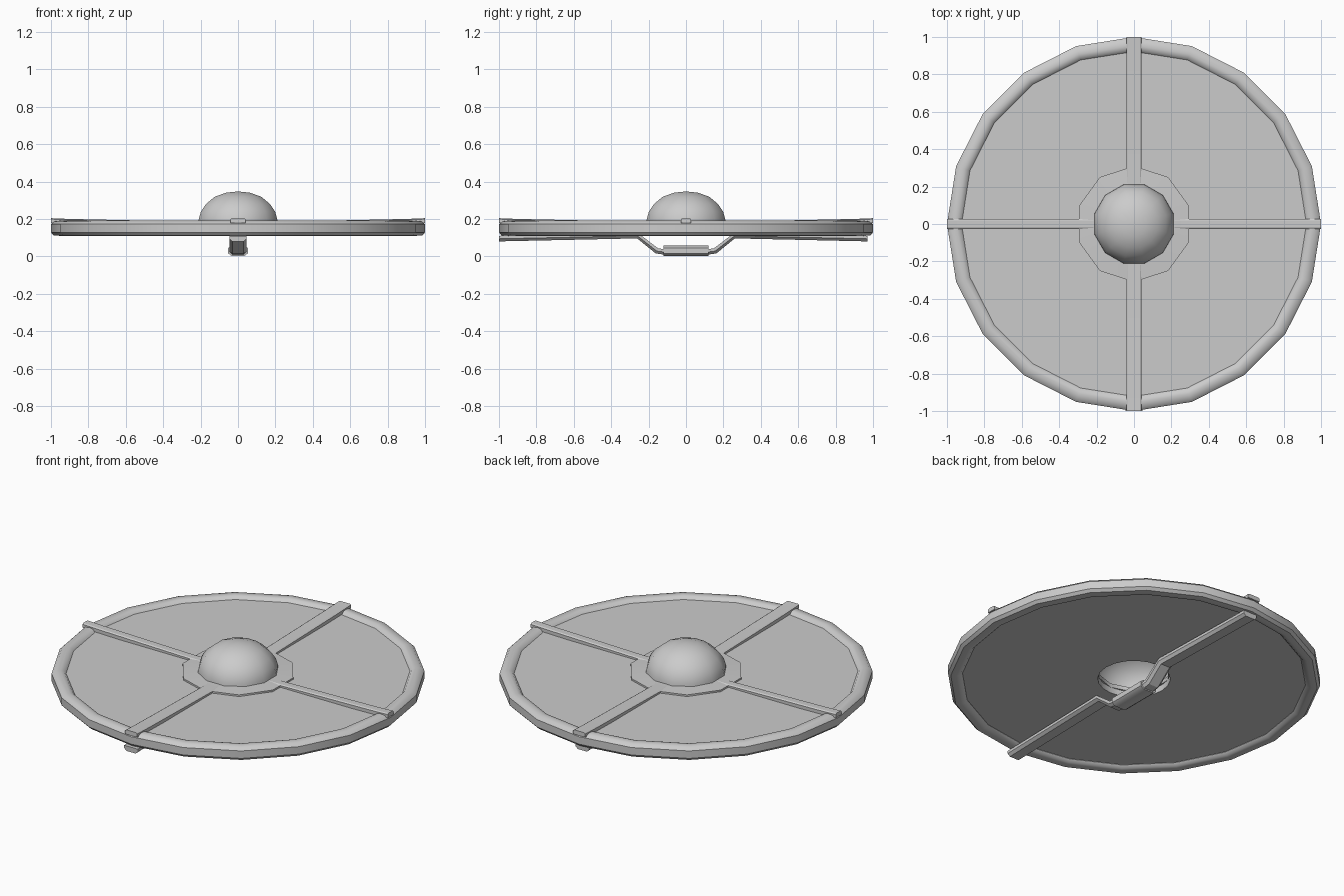
import bpy, bmesh, math
from mathutils import Vector

if "Cube" in bpy.data.objects:
    bpy.data.objects.remove(bpy.data.objects["Cube"])


def finish(name, bm, angle=40):
    bmesh.ops.remove_doubles(bm, verts=bm.verts, dist=1e-5)
    bmesh.ops.recalc_face_normals(bm, faces=bm.faces)
    me = bpy.data.meshes.new(name)
    bm.to_mesh(me)
    bm.free()
    ob = bpy.data.objects.new(name, me)
    bpy.context.collection.objects.link(ob)
    bpy.ops.object.select_all(action='DESELECT')
    ob.select_set(True)
    bpy.context.view_layer.objects.active = ob
    bpy.ops.object.shade_smooth_by_angle(angle=math.radians(angle))
    return ob


def lathe(name, profile, sides, start=0.0, closed=True):
    """Revolve (radius, z) points about z."""
    bm = bmesh.new()
    rings = []
    for i in range(sides):
        a = math.radians(start) + math.tau * i / sides
        rings.append([bm.verts.new((r * math.cos(a), r * math.sin(a), z)) for r, z in profile])
    n = len(profile)
    for i in range(sides):
        p, q = rings[i], rings[(i + 1) % sides]
        for j in range(n if closed else n - 1):
            k = (j + 1) % n
            bm.faces.new((p[j], q[j], q[k], p[k]))
    bmesh.ops.remove_doubles(bm, verts=bm.verts, dist=1e-5)
    bmesh.ops.dissolve_degenerate(bm, edges=bm.edges, dist=1e-6)
    return finish(name, bm)


def sweep(name, path, section, angle=30):
    """Sweep an (x, up) section along (y, z) path points, ends capped."""
    bm = bmesh.new()
    pts = [Vector(p) for p in path]
    rings = []
    for i, p in enumerate(pts):
        t = (pts[min(i + 1, len(pts) - 1)] - pts[max(i - 1, 0)]).normalized()
        up = Vector((-t.y, t.x))
        rings.append([bm.verts.new((x, p.x + up.x * h, p.y + up.y * h)) for x, h in section])
    n = len(section)
    for a, b in zip(rings, rings[1:]):
        for j in range(n):
            k = (j + 1) % n
            bm.faces.new((a[j], a[k], b[k], b[j]))
    bm.faces.new(rings[0])
    bm.faces.new(rings[-1])
    return finish(name, bm, angle)


# round board with a hand hole in the middle
lathe("board", [(0.195, 0.13), (0.97, 0.13), (0.97, 0.172), (0.195, 0.172)], 20)

# rounded metal rim
lathe("rim", [(0.922, 0.128), (0.935, 0.114), (0.955, 0.11), (0.985, 0.112),
              (1.0, 0.128), (1.0, 0.172), (0.985, 0.187), (0.955, 0.191),
              (0.935, 0.187), (0.922, 0.172)], 20)

# ten-sided boss flange and the domed boss
lathe("boss_flange", [(0.195, 0.165), (0.31, 0.165), (0.31, 0.182), (0.195, 0.188)], 10, 18)
lathe("boss_dome", [(0.219, 0.172), (0.217, 0.2), (0.205, 0.24), (0.177, 0.28),
                    (0.13, 0.318), (0.068, 0.34), (0.0, 0.347)], 12, 15, closed=False)

# four straps on the face, rising over the rim
for i in range(4):
    w = 0.027 if i % 2 else 0.04
    sec = [(-w, -0.025), (w, -0.025), (w, -0.005), (w - 0.008, 0),
           (-w + 0.008, 0), (-w, -0.005)]
    s = sweep(f"face_strap_{i + 1}", [(0.2, 0.187), (0.3, 0.187), (0.9, 0.2), (0.999, 0.204)], sec)
    s.rotation_euler.z = i * math.pi / 2

# long bar on the back, bent down into the handle
bar = [(-0.045, 0.014), (-0.045, -0.002), (-0.03, -0.016),
       (0.03, -0.016), (0.045, -0.002), (0.045, 0.014)]
sweep("back_bar", [(-1.0, 0.096), (-0.26, 0.112), (-0.155, 0.03), (-0.08, 0.02),
                   (0.08, 0.02), (0.155, 0.03), (0.26, 0.112), (0.97, 0.096)], bar)

# wrapped hand grip
grip = [(0.053, 0.014), (0.035, 0.027), (-0.035, 0.027), (-0.053, 0.014),
        (-0.053, -0.014), (-0.035, -0.027), (0.035, -0.027), (0.053, -0.014)]
sweep("hand_grip", [(-0.12, 0.03), (0.12, 0.03)], grip, 50)
